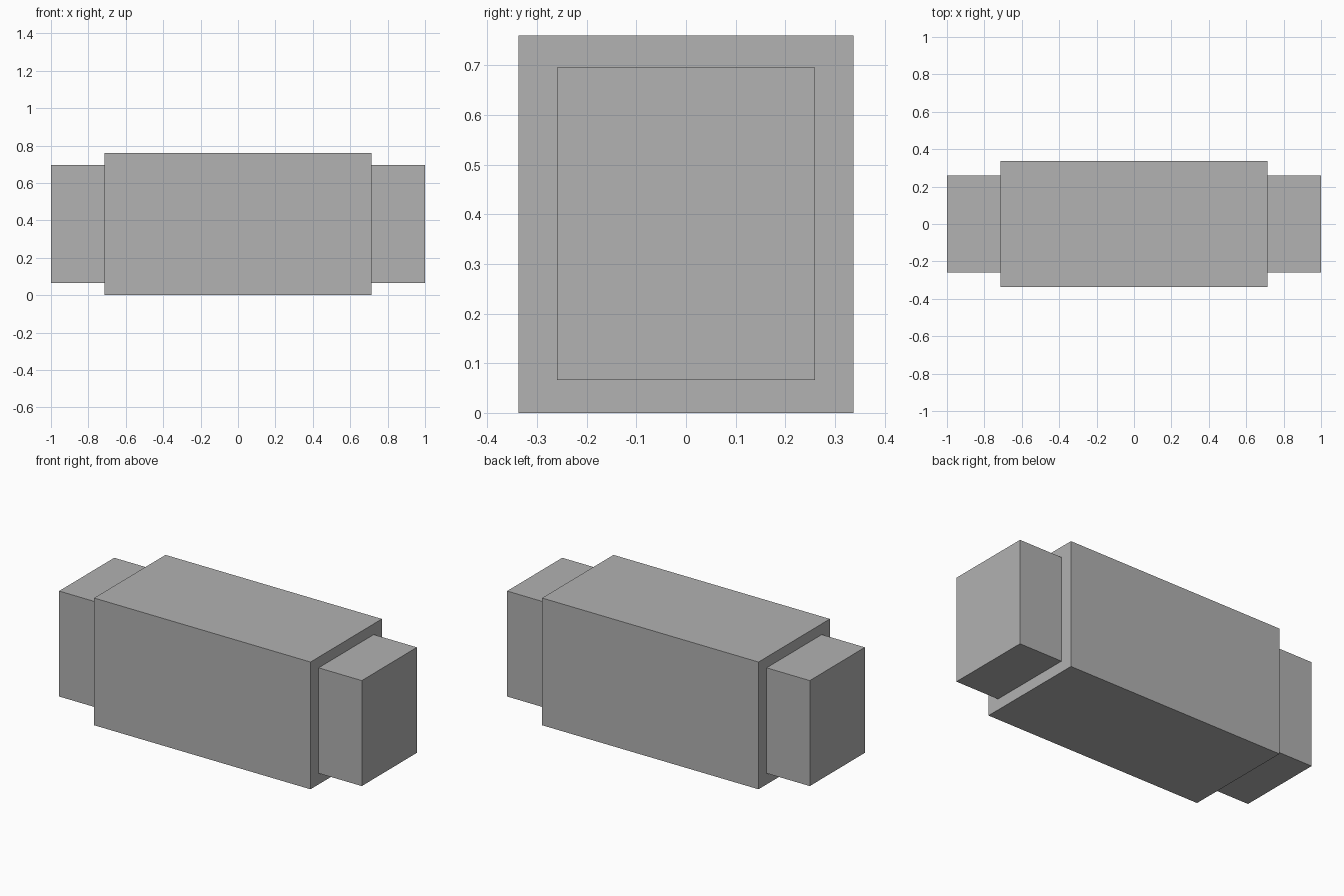
import bpy

cube = bpy.data.objects.get("Cube")
if cube:
    bpy.data.objects.remove(cube, do_unlink=True)

grey = bpy.data.materials.new("plain grey")
grey.use_nodes = True
colour = (0.445, 0.445, 0.445, 1)
grey.diffuse_color = colour
grey.node_tree.nodes["Principled BSDF"].inputs["Base Color"].default_value = colour


def box(name, size, centre_z):
    bpy.ops.mesh.primitive_cube_add(size=1, location=(0, 0, centre_z))
    obj = bpy.context.object
    obj.name = name
    obj.scale = size
    bpy.ops.object.transform_apply(location=False, rotation=False, scale=True)
    obj.data.materials.append(grey)
    return obj


# Wide middle block
box("main_block", (1.43, 0.674, 0.76), 0.38)

# Narrower bar running through the block and out at both ends
box("inner_bar", (2.0, 0.52, 0.63), 0.381)
